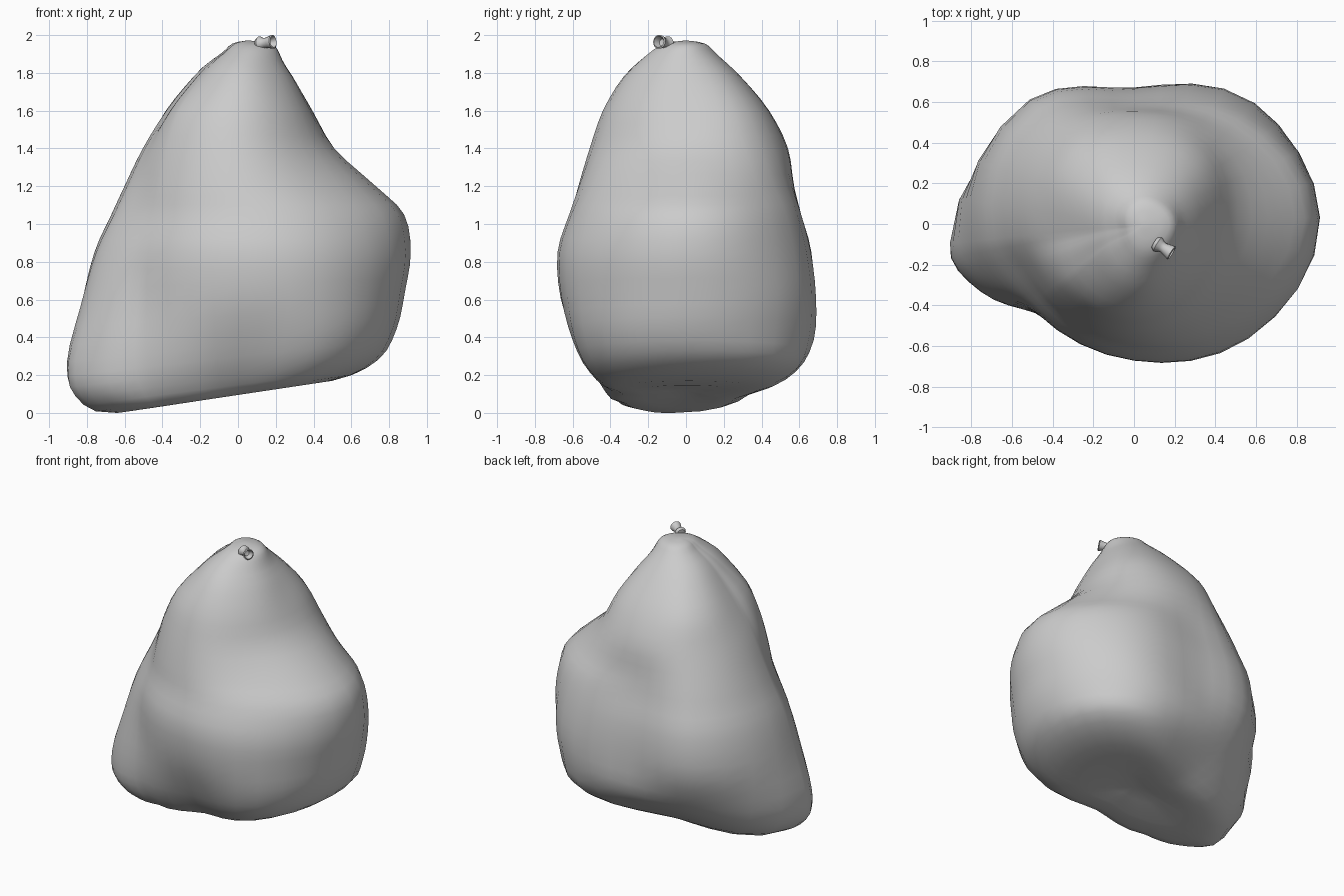
import bpy, math
from mathutils import Vector

if "Cube" in bpy.data.objects:
    bpy.data.objects.remove(bpy.data.objects["Cube"])

# compass angles of the radii: E NE N NW W WSW SW S SE
ANGLES = [2, 45, 90, 130, 186, 204, 222, 270, 315]
# body rings: height, tilt along x, then one radius per angle
RINGS = [
    (0.095, .15, .50, .50, .32, .32, .64, .58, .46, .33, .48),
    (0.19, .12, .74, .76, .50, .52, .86, .79, .60, .46, .67),
    (0.36, .10, .84, .82, .65, .67, .91, .82, .65, .56, .76),
    (0.60, .05, .885, .84, .67, .79, .84, .77, .65, .65, .79),
    (0.85, 0, .915, .81, .65, .78, .755, .69, .64, .67, .79),
    (1.05, 0, .88, .75, .60, .71, .66, .60, .58, .61, .72),
    (1.20, 0, .73, .66, .57, .65, .59, .55, .55, .57, .61),
    (1.40, 0, .51, .56, .54, .56, .495, .49, .50, .51, .48),
    (1.60, 0, .39, .46, .44, .46, .365, .39, .42, .44, .40),
    (1.78, 0, .29, .31, .29, .285, .225, .235, .26, .33, .30),
    (1.90, 0, .20, .18, .16, .14, .11, .115, .135, .20, .20),
    (1.955, 0, .13, .11, .10, .09, .07, .07, .08, .11, .12),
]
# pole points close the bottom and the top
DIRS = len(ANGLES)
RINGS = [(.12, .15, *[0] * DIRS), *RINGS, (1.972, 0, *[0] * DIRS)]


def spline(a, b, c, d, t):
    return b + .5 * t * (c - a + t * (2*a - 5*b + 4*c - d + t * (3*(b - c) + d - a)))


def build(name, rows, angle):
    """Skin rows of points; first and last rows collapse to single poles."""
    n = len(rows[0])
    verts = [rows[0][0]] + [p for r in rows[1:-1] for p in r] + [rows[-1][0]]
    faces = []
    m = len(rows) - 2
    last = len(verts) - 1
    for j in range(n):
        k = (j + 1) % n
        faces.append((0, 1 + k, 1 + j))
        for i in range(m - 1):
            a = 1 + i * n
            faces.append((a + j, a + k, a + n + k, a + n + j))
        a = 1 + (m - 1) * n
        faces.append((a + j, a + k, last))
    mesh = bpy.data.meshes.new(name)
    mesh.from_pydata(verts, [], faces)
    ob = bpy.data.objects.new(name, mesh)
    bpy.context.collection.objects.link(ob)
    bpy.ops.object.select_all(action='DESELECT')
    ob.select_set(True)
    bpy.context.view_layer.objects.active = ob
    bpy.ops.object.shade_smooth_by_angle(angle=math.radians(angle))
    return ob


# lumpy body: rings interpolated in height and around the axis
SUB, STEP = 4, 3
rows = []
last = len(RINGS) - 1
for i in range(last * STEP + 1):
    k = min(i // STEP, last - 1)
    t = i / STEP - k
    near = [RINGS[min(max(k + o, 0), last)] for o in (-1, 0, 1, 2)]
    z, tilt, *radii = [spline(*c, t) for c in zip(*near)]
    row = []
    for j in range(DIRS * SUB):
        q, s = j // SUB, j % SUB / SUB
        r = max(0, spline(*[radii[(q + o) % DIRS] for o in (-1, 0, 1, 2)], s))
        ahead = [ANGLES[(q + o) % DIRS] + 360 * ((q + o) // DIRS) for o in (0, 1)]
        a = math.radians(ahead[0] + s * (ahead[1] - ahead[0]))
        x = r * math.cos(a)
        # the peak leans slightly right
        lean = .05 * max(0, (z - 1.85) / .12)
        row.append(Vector((x + lean, r * math.sin(a), max(0, z + tilt * x))))
    rows.append(row)
build("body", rows, 60)

# flared hollow stem beside the peak
PROFILE = [(0, -.03), (.03, -.027), (.04, -.01), (.03, .008), (.026, .022),
           (.031, .045), (.038, .07), (.031, .074), (.018, .04), (0, .035)]
turn = Vector((.8, -.5, .12)).to_track_quat('Z', 'Y')
base = Vector((.125, -.105, 1.956))
build("stem", [[base + turn @ Vector((r * math.cos(a), r * math.sin(a), h))
                for a in (2 * math.pi * j / 14 for j in range(14))]
               for r, h in PROFILE], 45)
